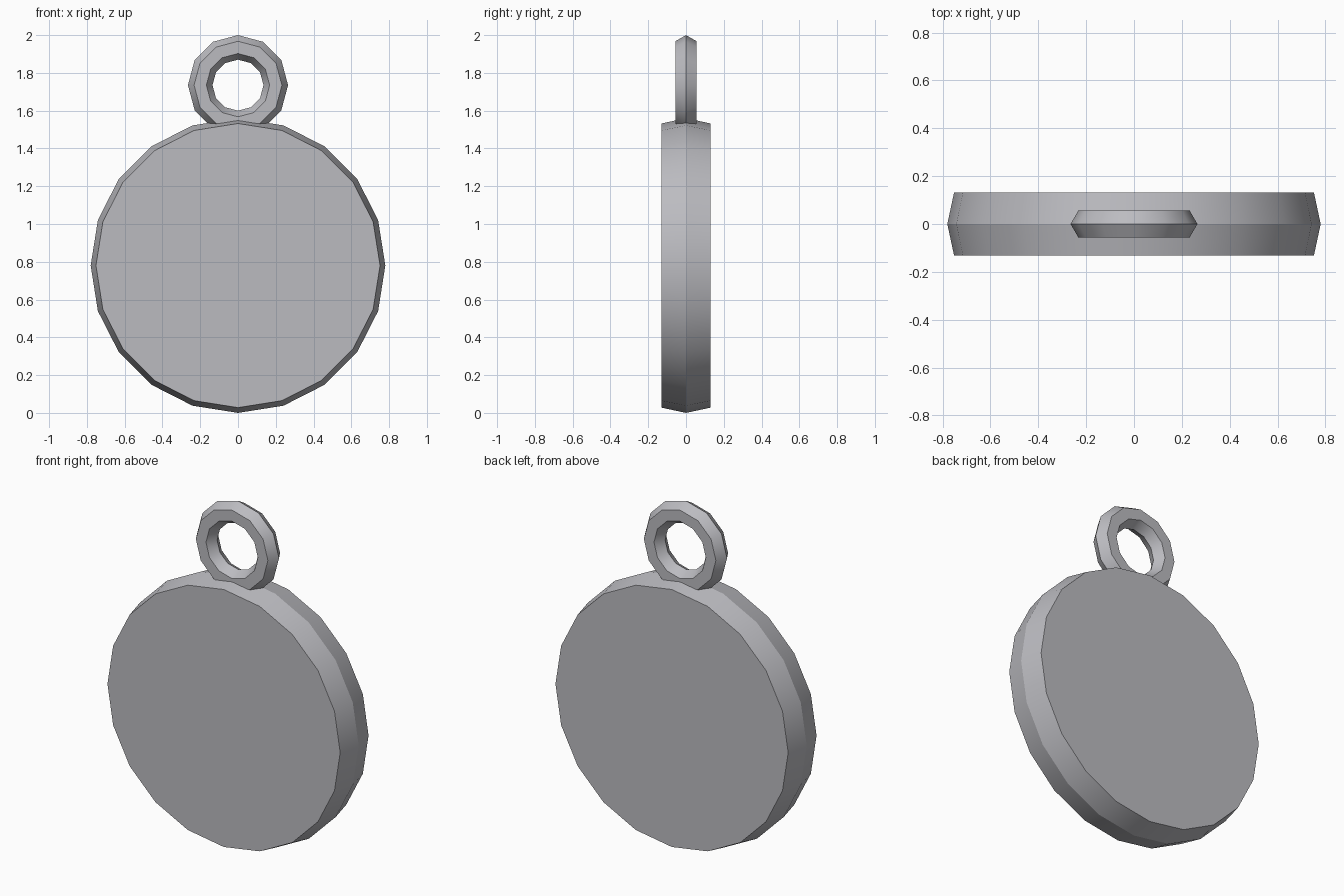
import bpy
import math
from mathutils import Matrix

if "Cube" in bpy.data.objects:
    bpy.data.objects.remove(bpy.data.objects["Cube"], do_unlink=True)

# Single metal colour
metal = bpy.data.materials.new("silver_grey")
metal.use_nodes = True
metal.diffuse_color = (0.50, 0.50, 0.53, 1)
metal.node_tree.nodes["Principled BSDF"].inputs["Base Color"].default_value = metal.diffuse_color


def lathe(name, profile, sides, height, closed, smooth_angle):
    """Spin a (radius, depth) profile around the y axis, first vertex at the top."""
    n = len(profile)
    verts, faces = [], []
    for i in range(sides):
        a = 2 * math.pi * i / sides
        verts += [(r * math.sin(a), y, height + r * math.cos(a)) for r, y in profile]
    for i in range(sides):
        j = (i + 1) % sides
        for k in range(n if closed else n - 1):
            m = (k + 1) % n
            faces.append((i * n + k, i * n + m, j * n + m, j * n + k))
    if not closed:
        # Flat caps on the front and back
        faces.append([i * n for i in range(sides)])
        faces.append([i * n + n - 1 for i in reversed(range(sides))])
    mesh = bpy.data.meshes.new(name)
    mesh.from_pydata(verts, [], faces)
    mesh.materials.append(metal)
    obj = bpy.data.objects.new(name, mesh)
    bpy.context.collection.objects.link(obj)
    bpy.ops.object.select_all(action='DESELECT')
    obj.select_set(True)
    bpy.context.view_layer.objects.active = obj
    bpy.ops.object.shade_smooth_by_angle(angle=math.radians(smooth_angle))
    return obj


# Round pendant body with a ridged rim
lathe("pendant_disc", [(0.752, -0.131), (0.78, 0), (0.752, 0.131)], 20, 0.78, False, 20)

# Hanging ring with a hexagonal cross-section
section = [(0.2 + 0.065 * math.cos(k * math.pi / 3), 0.065 * math.sin(k * math.pi / 3))
           for k in range(6)]
lathe("hanging_ring", section, 12, 1.735, True, 35)
